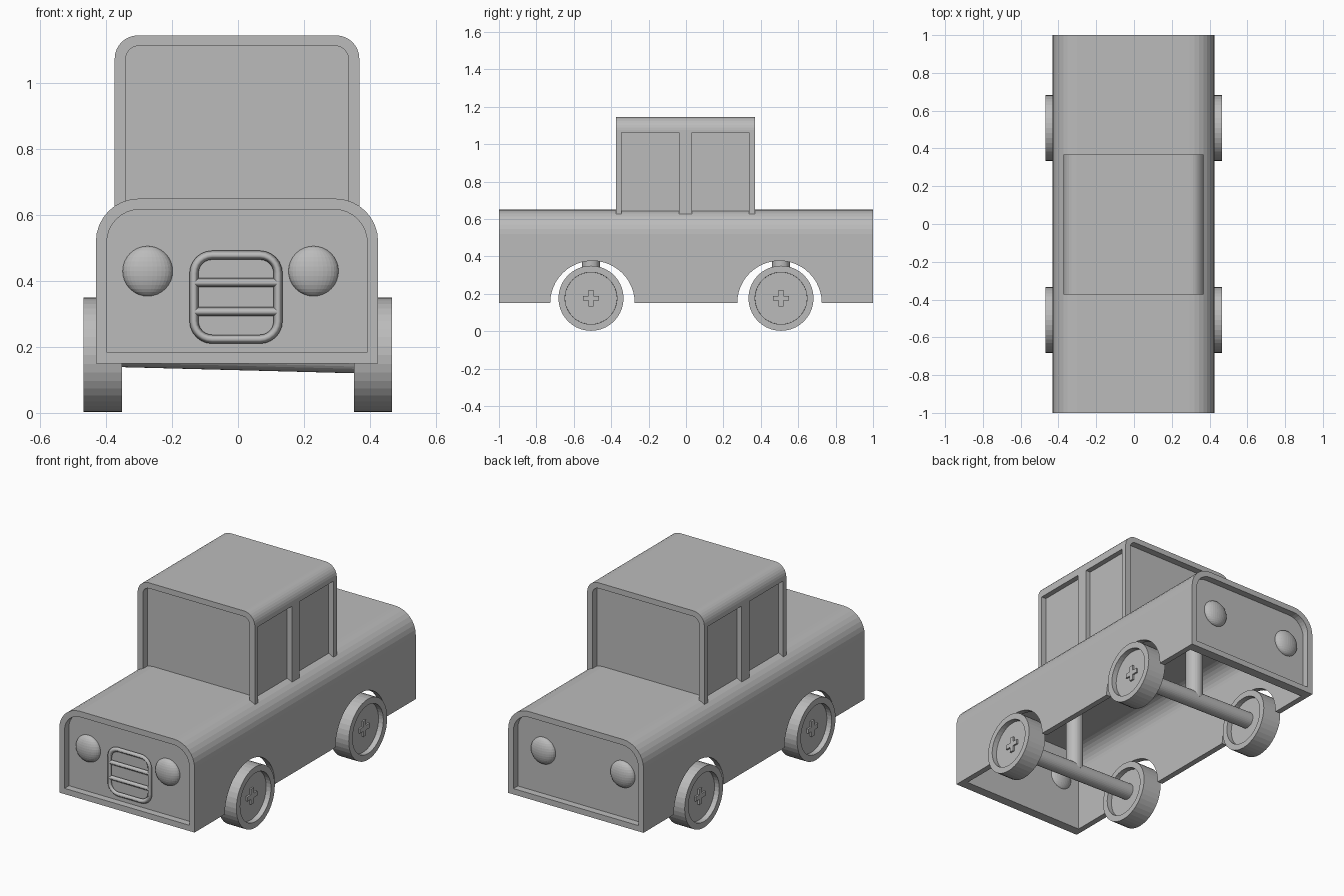
import bpy, bmesh, math
from mathutils import Matrix, Vector

cube = bpy.data.objects.get("Cube")
if cube:
    bpy.data.objects.remove(cube, do_unlink=True)

grey = bpy.data.materials.new("plain grey")
grey.use_nodes = True
COLOUR = (0.5, 0.5, 0.5, 1)
grey.diffuse_color = COLOUR
grey.node_tree.nodes["Principled BSDF"].inputs["Base Color"].default_value = COLOUR

CX = -0.003          # body centre line
WALL = 0.033         # rim and wall width
RECESS = 0.04        # depth of the end panels


def finish(name, bm):
    bmesh.ops.recalc_face_normals(bm, faces=bm.faces)
    mesh = bpy.data.meshes.new(name)
    bm.to_mesh(mesh)
    bm.free()
    mesh.materials.append(grey)
    ob = bpy.data.objects.new(name, mesh)
    bpy.context.collection.objects.link(ob)
    return ob


def prism(name, points, y0, y1):
    """Extrude an (x, z) outline from y0 to y1."""
    bm = bmesh.new()
    face = bm.faces.new([bm.verts.new((x, y0, z)) for x, z in points])
    ext = bmesh.ops.extrude_face_region(bm, geom=[face])
    verts = [v for v in ext["geom"] if isinstance(v, bmesh.types.BMVert)]
    bmesh.ops.translate(bm, verts=verts, vec=(0, y1 - y0, 0))
    return finish(name, bm)


def arched(half, z0, z1, r, steps=8):
    """Outline with a flat bottom and two rounded top corners."""
    pts = [(CX - half, z0), (CX + half, z0)]
    for side, start in ((1, 0), (-1, math.pi / 2)):
        for i in range(steps + 1):
            a = start + i * math.pi / 2 / steps
            pts.append((CX + side * (half - r) + r * math.cos(a),
                        z1 - r + r * math.sin(a)))
    return pts


def box(name, x0, x1, y0, y1, z0, z1):
    return prism(name, [(x0, z0), (x1, z0), (x1, z1), (x0, z1)], y0, y1)


def cylinder(name, start, end, r, sides=32):
    a, b = Vector(start), Vector(end)
    turn = (b - a).to_track_quat('Z', 'Y').to_matrix().to_4x4()
    bm = bmesh.new()
    bmesh.ops.create_cone(bm, cap_ends=True, segments=sides, radius1=r, radius2=r,
                          depth=(b - a).length,
                          matrix=Matrix.Translation((a + b) / 2) @ turn)
    return finish(name, bm)


def cut(ob, cutters):
    for c in cutters:
        c.hide_render = True
        mod = ob.modifiers.new("cut", 'BOOLEAN')
        mod.operation = 'DIFFERENCE'
        mod.solver = 'EXACT'
        mod.object = c
        bpy.context.view_layer.objects.active = ob
        bpy.ops.object.modifier_apply(modifier=mod.name)
        bpy.data.objects.remove(c, do_unlink=True)


# Body shell: open below, recessed at both ends, arched over the wheels
HALF = 0.428
AXLES = (-0.508, 0.508)
body = prism("body_shell", arched(HALF, 0.15, 0.65, 0.13), -1, 1)
inside = 1 - RECESS - 0.015
cutters = [prism("cutter", arched(HALF - WALL, 0.05, 0.65 - WALL, 0.1), -inside, inside)]
for s in (-1, 1):
    cutters.append(prism("cutter", arched(HALF - WALL, 0.183, 0.65 - WALL, 0.1),
                         s * (1 - RECESS), s * 1.1))
    cutters.append(cylinder("cutter", (-1, s * 0.5, 0.15), (1, s * 0.5, 0.15), 0.226, 48))
cut(body, cutters)

# Cabin with recessed windscreens and two side windows per side
CAB = 0.371
cabin = prism("cabin", arched(CAB, 0.622, 1.145, 0.07), -0.373, 0.368)
cutters = []
for y0, y1 in ((-0.5, -0.373 + RECESS), (0.368 - RECESS, 0.5)):
    cutters.append(prism("cutter", arched(CAB - WALL, 0.5, 1.113, 0.04), y0, y1))
for s in (-1, 1):
    xs = sorted((CX + s * (CAB - 0.03), CX + s * 0.5))
    for y0, y1 in ((-0.345, -0.038), (0.031, 0.336)):
        cutters.append(box("cutter", *xs, y0, y1, 0.5, 1.062))
cut(cabin, cutters)

# Lamps on both end panels
for end, s in (("front", -1), ("rear", 1)):
    for side, x in (("right", -0.274), ("left", 0.229)):
        bm = bmesh.new()
        bmesh.ops.create_uvsphere(
            bm, u_segments=32, v_segments=16, radius=1,
            matrix=Matrix.Translation((x, s * (1 - RECESS), 0.43))
            @ Matrix.Diagonal((0.076, 0.038, 0.076, 1)))
        finish(f"{end}_{side}_lamp", bm)


# Grille: a rounded tube frame and two bars, four-sided in section
def tube(name, points, closed):
    curve = bpy.data.curves.new(name, 'CURVE')
    curve.dimensions = '3D'
    curve.bevel_depth = 0.0135
    curve.bevel_resolution = 0
    curve.use_fill_caps = True
    spline = curve.splines.new('POLY')
    spline.points.add(len(points) - 1)
    for p, (x, z) in zip(spline.points, points):
        p.co = (x, -0.97, z, 1)
    spline.use_cyclic_u = closed
    curve.materials.append(grey)
    bpy.context.collection.objects.link(bpy.data.objects.new(name, curve))


GX, GZ, GH, GR = -0.006, 0.351, 0.1275, 0.055
ring = []
for k in range(4):
    mid = math.pi / 4 + k * math.pi / 2
    for i in range(7):
        a = k * math.pi / 2 + i * math.pi / 12
        ring.append((GX + (GH - GR) * math.copysign(1, math.cos(mid)) + GR * math.cos(a),
                     GZ + (GH - GR) * math.copysign(1, math.sin(mid)) + GR * math.sin(a)))
tube("grille_frame", ring, True)
for n, z in enumerate((0.307, 0.395)):
    tube(f"grille_bar_{n + 1}", [(GX - GH, z), (GX + GH, z)], False)


# Wheels dished on both faces, with a raised cross on the outside
def wheel(name, x0, x1, y, outward):
    ob = cylinder(name, (x0, y, 0.176), (x1, y, 0.176), 0.174, 40)
    bm = bmesh.new()
    bm.from_mesh(ob.data)
    caps = [f for f in bm.faces if len(f.verts) > 4]
    bmesh.ops.inset_individual(bm, faces=caps, thickness=0.035)
    for f in caps:
        bmesh.ops.inset_individual(bm, faces=[f], thickness=0.0005, depth=-0.03)
    bm.to_mesh(ob.data)
    bm.free()
    arm, half = 0.044, 0.013
    outline = []
    for k in range(4):
        c, s = round(math.cos(k * math.pi / 2)), round(math.sin(k * math.pi / 2))
        outline += [(c * u - s * v, s * u + c * v)
                    for u, v in ((arm, -half), (arm, half), (half, half))]
    hub = prism(name + "_hub_cross", outline, -0.01, 0.01)
    hub.rotation_euler.z = math.pi / 2
    hub.location = ((x1 - 0.03) if outward > 0 else (x0 + 0.03), y, 0.176)


for end, y in zip(("front", "rear"), AXLES):
    wheel(f"{end}_right_wheel", -0.469, -0.352, y, -1)
    wheel(f"{end}_left_wheel", 0.352, 0.467, y, 1)
    # Axle, slightly tilted, hung from a post under the body
    cylinder(f"{end}_axle", (-0.4, y, 0.186), (0.4, y, 0.165), 0.046)
    cylinder(f"{end}_axle_post", (CX, y, 0.176), (CX, y, 0.63), 0.047)
